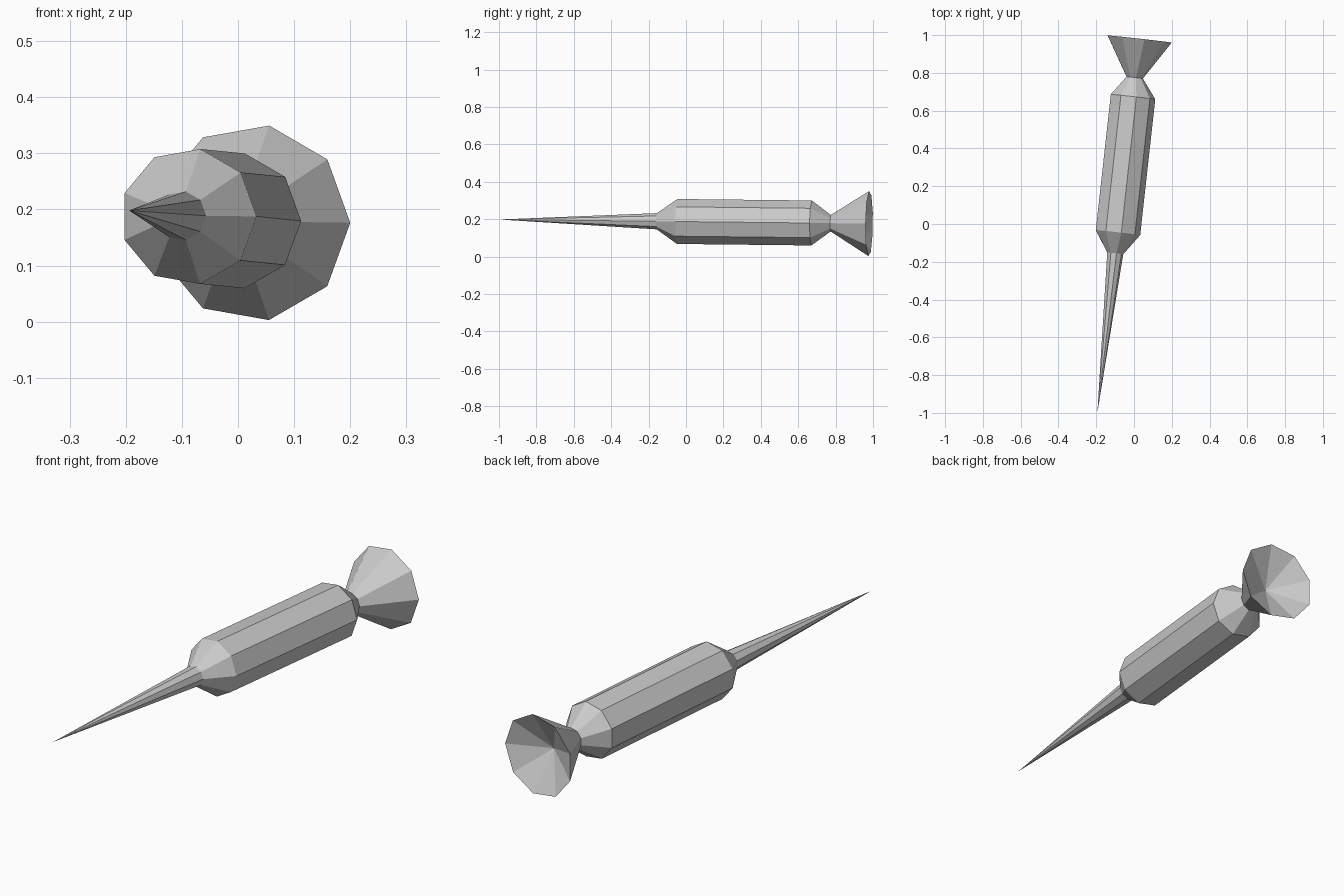
import bpy
import bmesh
import math
from mathutils import Vector

cube = bpy.data.objects.get("Cube")
if cube:
    bpy.data.objects.remove(cube, do_unlink=True)

SIDES = 9
TIP = Vector((-0.194, -1.0, 0.198))
AXIS = Vector((0.11, 0.994, -0.011)).normalized()
SIDE = AXIS.cross(Vector((0, 0, 1))).normalized()
UP = SIDE.cross(AXIS)

grey = bpy.data.materials.new("light grey")
grey.use_nodes = True
grey.diffuse_color = (0.6, 0.6, 0.6, 1)
grey.node_tree.nodes["Principled BSDF"].inputs["Base Color"].default_value = (0.6, 0.6, 0.6, 1)


def lathe(name, profile):
    """Faceted sweep of (distance along axis, radius); zero radius is a point."""
    bm = bmesh.new()
    rings = []
    for dist, radius in profile:
        centre = TIP + AXIS * dist
        if radius == 0:
            rings.append([bm.verts.new(centre)] * SIDES)
            continue
        angles = [math.tau * i / SIDES for i in range(SIDES)]
        rings.append([bm.verts.new(centre + (SIDE * math.cos(a) + UP * math.sin(a)) * radius)
                      for a in angles])
    for a, b in zip(rings, rings[1:]):
        for i in range(SIDES):
            j = (i + 1) % SIDES
            # drop repeated corners where a ring is a point
            bm.faces.new(list(dict.fromkeys((a[i], b[i], b[j], a[j]))))
    bm.normal_update()
    # turn the winding outward
    first = bm.faces[:][0] if not bm.faces.ensure_lookup_table() else None
    middle = first.calc_center_median() - TIP
    outward = middle - AXIS * middle.dot(AXIS)
    if first.normal.dot(outward) < 0:
        bmesh.ops.reverse_faces(bm, faces=bm.faces[:])
    mesh = bpy.data.meshes.new(name)
    bm.to_mesh(mesh)
    bm.free()
    mesh.materials.append(grey)
    obj = bpy.data.objects.new(name, mesh)
    bpy.context.collection.objects.link(obj)
    return obj


# Long needle
lathe("needle", [(0, 0), (0.85, 0.044)])
# Barrel with a tapered collar at each end
lathe("barrel", [(0.85, 0.044), (0.961, 0.122), (1.684, 0.122), (1.786, 0.045)])
# Flared tail with a shallow conical hollow in the back
lathe("tail", [(1.786, 0.045), (1.992, 0.176), (1.9, 0)])
